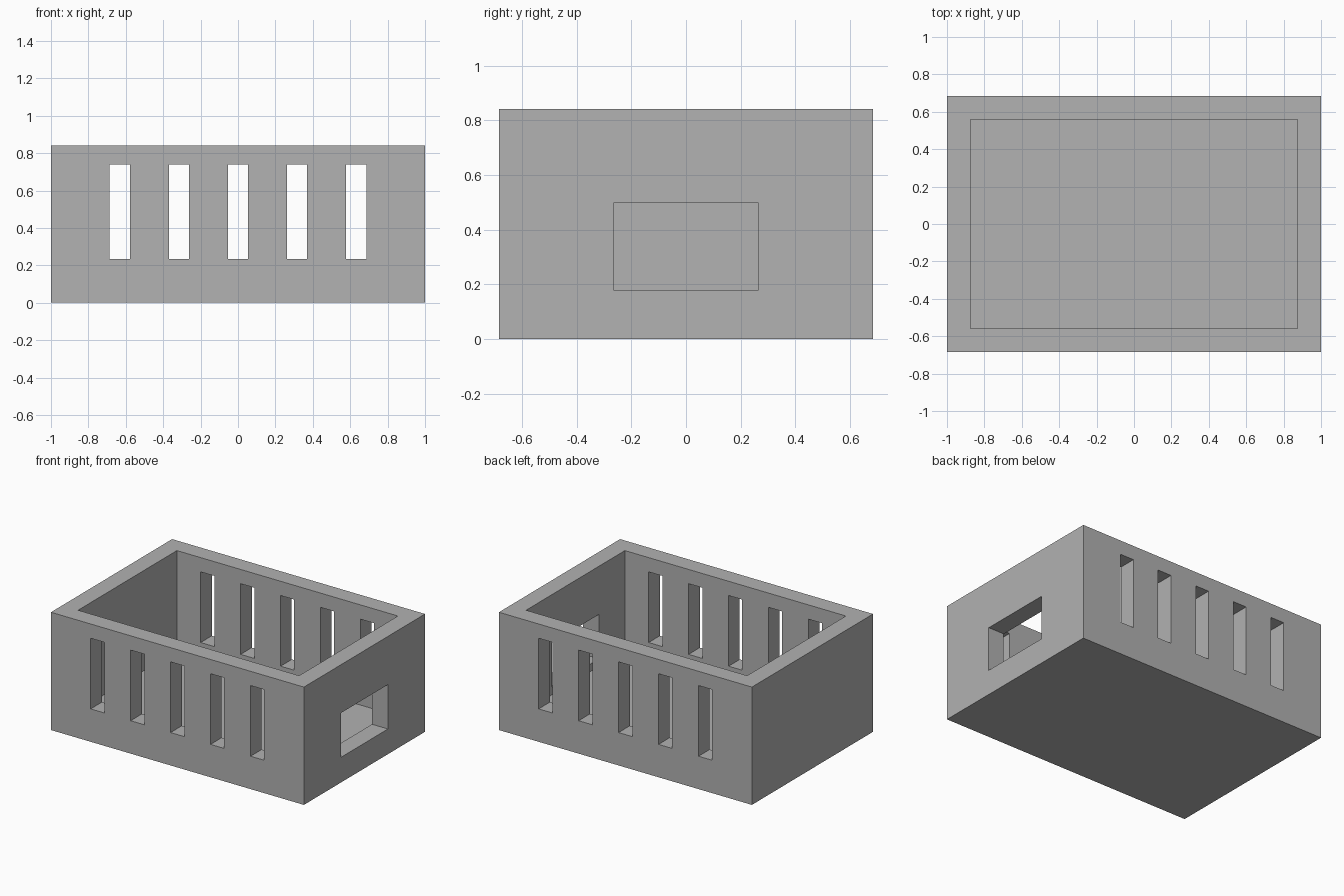
import bpy

default = bpy.data.objects.get("Cube")
if default:
    bpy.data.objects.remove(default, do_unlink=True)

# Overall sizes
HALF_X, HALF_Y, HEIGHT = 1.0, 0.684, 0.842
WALL = 0.126

grey = bpy.data.materials.new("plain grey")
grey.use_nodes = True
colour = (0.445, 0.445, 0.445, 1)
grey.diffuse_color = colour
grey.node_tree.nodes["Principled BSDF"].inputs["Base Color"].default_value = colour


def block(name, low, high):
    """Box spanning two opposite corners."""
    bpy.ops.mesh.primitive_cube_add(size=1)
    obj = bpy.context.object
    obj.name = name
    obj.data.materials.append(grey)
    for v in obj.data.vertices:
        v.co = [h if c > 0 else l for c, l, h in zip(v.co, low, high)]
    return obj


def cut(target, cutter):
    """Subtract the cutter from the target and remove it."""
    mod = target.modifiers.new("cut", "BOOLEAN")
    mod.operation = "DIFFERENCE"
    mod.solver = "EXACT"
    mod.object = cutter
    bpy.context.view_layer.objects.active = target
    bpy.ops.object.modifier_apply(modifier=mod.name)
    bpy.data.objects.remove(cutter, do_unlink=True)


# Solid body
box = block("open_box", (-HALF_X, -HALF_Y, 0), (HALF_X, HALF_Y, HEIGHT))

# Open cavity with a thick floor
inner_x, inner_y = HALF_X - WALL, HALF_Y - WALL
cut(box, block("cavity", (-inner_x, -inner_y, WALL), (inner_x, inner_y, HEIGHT + 1)))

# Five tall vent slots through the front and back walls
for i in range(-2, 3):
    x = i * 0.316
    cut(box, block("vent_slot", (x - 0.054, -1, 0.235), (x + 0.054, 1, 0.74)))

# Window in one end wall
cut(box, block("end_window", (0.5, -0.265, 0.18), (1.5, 0.265, 0.497)))
